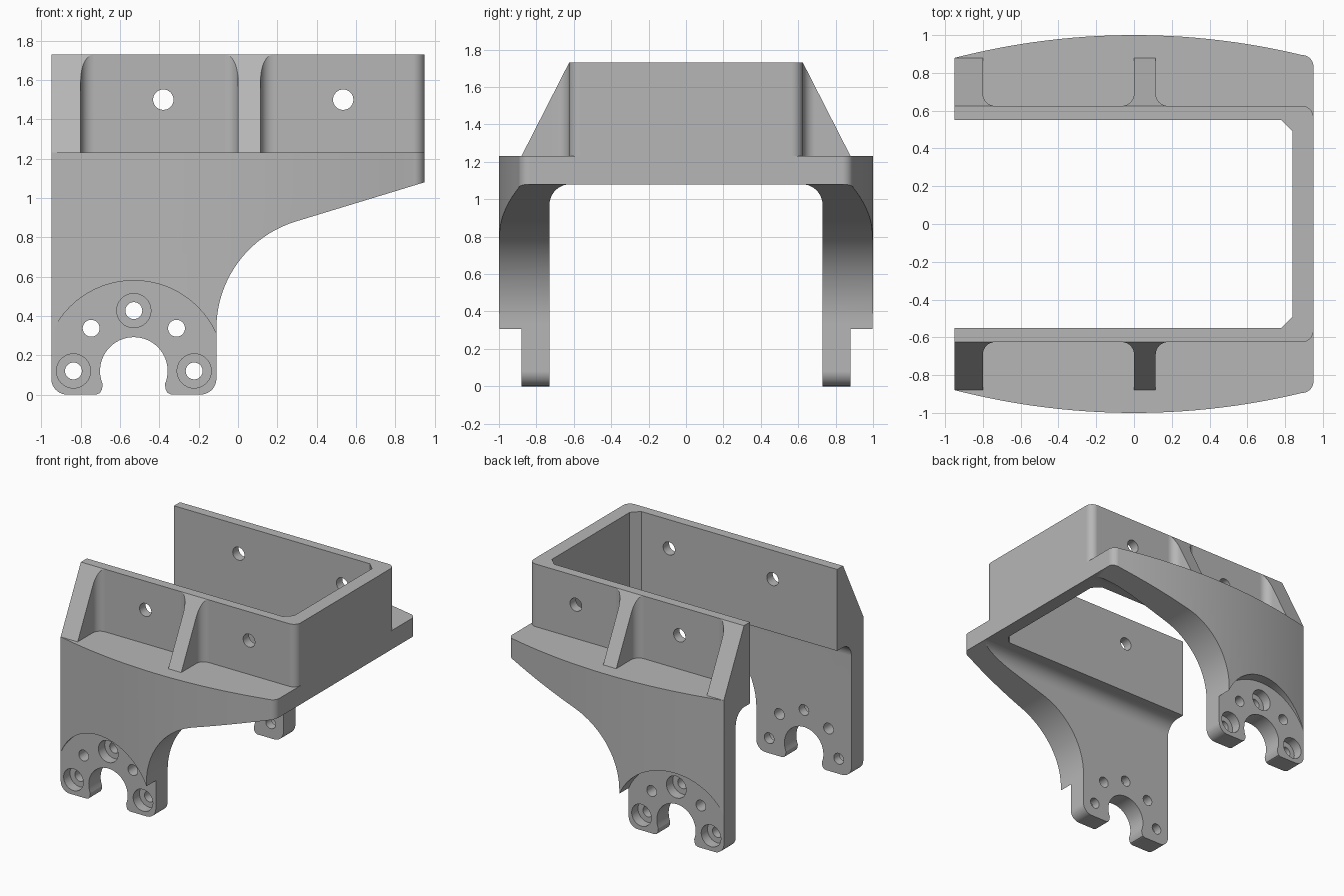
import bpy, bmesh, math
from math import sin, cos, radians, sqrt

cube = bpy.data.objects.get("Cube")
if cube:
    bpy.data.objects.remove(cube, do_unlink=True)

grey = bpy.data.materials.new("plain grey")
grey.use_nodes = True
COLOUR = (0.47, 0.47, 0.47, 1)
grey.diffuse_color = COLOUR
grey.node_tree.nodes["Principled BSDF"].inputs["Base Color"].default_value = COLOUR

LEFT, RIGHT = -0.95, 0.95
DECK, TOP = 1.23, 1.73
WALL_IN, WALL_OUT, RIB_END = 0.55, 0.625, 0.88
HUB = (-0.53, 0.12)


def arc(cx, cy, r, a0, a1, n=10):
    """Points on a circular arc, angles in degrees."""
    angles = [radians(a0 + (a1 - a0) * i / n) for i in range(n + 1)]
    return [(cx + r * cos(a), cy + r * sin(a)) for a in angles]


def prism(name, pts, axis, lo, hi):
    """Extrude a 2D outline along x, y or z."""
    place = {"x": lambda p, w: (w, p[0], p[1]),
             "y": lambda p, w: (p[0], w, p[1]),
             "z": lambda p, w: (p[0], p[1], w)}[axis]
    bm = bmesh.new()
    ends = [[bm.verts.new(place(p, w)) for p in pts] for w in (lo, hi)]
    bm.faces.new(ends[0])
    bm.faces.new(ends[1])
    for i in range(len(pts)):
        j = (i + 1) % len(pts)
        bm.faces.new((ends[0][i], ends[0][j], ends[1][j], ends[1][i]))
    bmesh.ops.recalc_face_normals(bm, faces=bm.faces)
    mesh = bpy.data.meshes.new(name)
    bm.to_mesh(mesh)
    bm.free()
    mesh.materials.append(grey)
    obj = bpy.data.objects.new(name, mesh)
    bpy.context.collection.objects.link(obj)
    return obj


def boolean(target, cutter, operation="DIFFERENCE"):
    mod = target.modifiers.new("cut", "BOOLEAN")
    mod.operation = operation
    mod.solver = "EXACT"
    mod.object = cutter
    bpy.context.view_layer.objects.active = target
    bpy.ops.object.modifier_apply(modifier=mod.name)
    bpy.data.objects.remove(cutter, do_unlink=True)


def drill(target, x, z, r, lo, hi, n=32):
    boolean(target, prism("drill", arc(x, z, r, 0, 360 - 360 / n, n - 1), "y", lo, hi))


def u_plan(outer_half, x0):
    """U-shaped plan, open to the right, from its outer half outline."""
    inner = [(x0, WALL_IN), (0.78, WALL_IN), (0.84, 0.49)]
    outer = outer_half + [(x, -y) for x, y in reversed(outer_half)]
    return outer + [(x, -y) for x, y in inner] + inner[::-1]


# Deck and legs: bowed plan crossed with the side profile
bow = 3.8
xs = [-1.1 + 1.99 * i / 28 for i in range(29)]
bowed = [(x, 1 - bow + sqrt(bow * bow - x * x)) for x in xs]
bowed += arc(0.89, bowed[-1][1] - 0.06, 0.06, 80, 0, 8)
body = prism("deck_and_legs", u_plan(bowed, -1.1), "z", -0.2, DECK)

hx, hz = HUB
profile = [(LEFT, 1.5)]
profile += arc(LEFT + 0.08, 0.08, 0.08, 180, 270)
profile += [(hx - 0.19, 0), (hx - 0.172, 0.008), (hx - 0.162, 0.026)]
profile += arc(hx, hz, 0.172, 203, -23, 28)
profile += [(hx + 0.162, 0.026), (hx + 0.172, 0.008), (hx + 0.19, 0)]
profile += arc(-0.19, 0.08, 0.08, 270, 360)
profile += arc(0.46, 0.335, 0.57, 180, 107, 20)
profile += [(RIGHT, 1.08), (1.1, 1.126), (1.1, 1.5)]
boolean(body, prism("side_profile", profile, "y", -1.3, 1.3), "INTERSECT")

# Clearance between the legs with rounded upper corners
tunnel = [(-0.73, -0.3), (0.73, -0.3)]
tunnel += arc(0.62, 0.97, 0.11, 0, 90) + arc(-0.62, 0.97, 0.11, 90, 180)
boolean(body, prism("tunnel", tunnel, "x", -1.3, 1.3))

# Round recess, bolt circle and counterbores on each leg
for side in (1, -1):
    drill(body, hx, hz, 0.46, side * 0.88, side * 1.3, 72)
for angle in (0, 45, 90, 135, 180):
    x = hx + 0.307 * cos(radians(angle))
    z = hz + 0.307 * sin(radians(angle))
    drill(body, x, z, 0.043, -1.3, 1.3)
    if angle % 90 == 0:
        for side in (1, -1):
            drill(body, x, z, 0.087, side * 0.8, side * 1.3)

# Upright wall around the tray with cross holes
outline = [(LEFT, WALL_OUT)] + arc(0.89, WALL_OUT - 0.06, 0.06, 90, 0, 8)
wall = prism("upper_wall", u_plan(outline, LEFT), "z", DECK, TOP)
for x in (-0.38, 0.535):
    drill(wall, x, 1.5, 0.052, -1, 1)


# Sloping ribs with filleted roots
def rib(name, x0, x1, fillet_left):
    f = 0.065
    pts = arc(x1 + f, WALL_OUT + f, f, 270, 180, 8) + [(x1, RIB_END), (x0, RIB_END)]
    if fillet_left:
        pts += arc(x0 - f, WALL_OUT + f, f, 0, -90, 8)
    else:
        pts += [(x0, WALL_OUT)]
    obj = prism(name, pts, "z", DECK, TOP)
    for v in obj.data.vertices:
        if v.co.z > DECK + 0.1:
            v.co.z = TOP - (v.co.y - WALL_OUT) * (TOP - DECK) / (RIB_END - WALL_OUT)
    bm = bmesh.new()
    bm.from_mesh(obj.data)
    bmesh.ops.remove_doubles(bm, verts=bm.verts, dist=0.0005)
    bm.to_mesh(obj.data)
    bm.free()
    obj.modifiers.new("mirror", "MIRROR").use_axis = (False, True, False)
    return obj


ribs = [rib("end_ribs", LEFT, -0.80, False), rib("middle_ribs", 0.0, 0.115, True)]

# Smooth rounded surfaces, crisp edges
bpy.ops.object.select_all(action="DESELECT")
for obj in [body, wall] + ribs:
    obj.select_set(True)
    bpy.context.view_layer.objects.active = obj
bpy.ops.object.shade_smooth_by_angle(angle=radians(25))
for obj in [body, wall] + ribs:
    obj.modifiers.new("even shading", "WEIGHTED_NORMAL").keep_sharp = True
